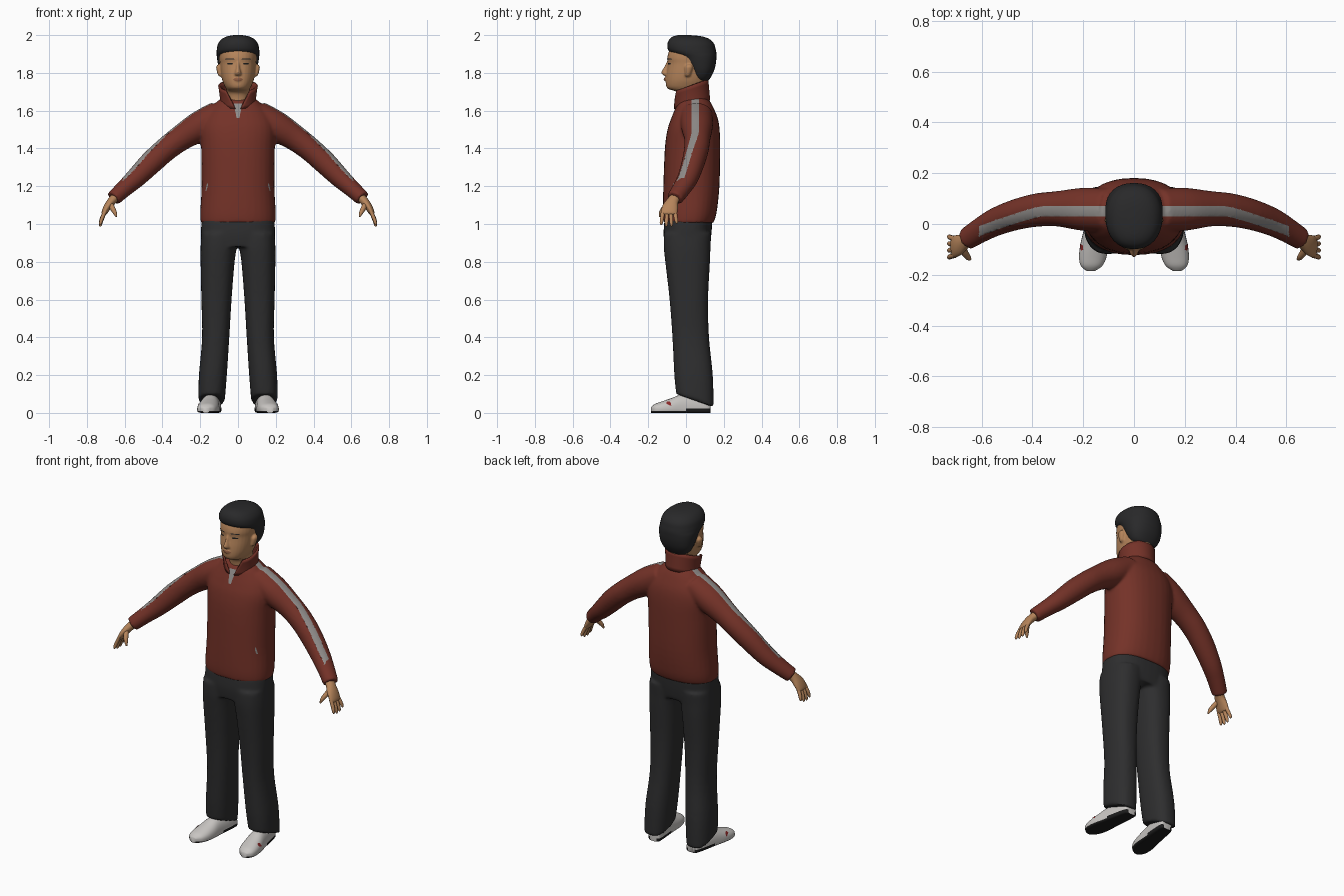
import bpy, bmesh, math
from mathutils import Vector
from mathutils.bvhtree import BVHTree

if "Cube" in bpy.data.objects:
    bpy.data.objects.remove(bpy.data.objects["Cube"])


def mat(name, r, g, b):
    m = bpy.data.materials.new(name)
    m.diffuse_color = (r, g, b, 1)
    m.use_nodes = True
    m.node_tree.nodes["Principled BSDF"].inputs["Base Color"].default_value = m.diffuse_color
    return m


SKIN = mat("skin", 0.47, 0.235, 0.105)
LIP = mat("lip", 0.30, 0.12, 0.06)
HAIR = mat("hair black", 0.022, 0.022, 0.023)
RED = mat("jacket red", 0.175, 0.032, 0.021)
GREY = mat("stripe grey", 0.28, 0.265, 0.255)
PANTS = mat("charcoal", 0.027, 0.027, 0.028)
WHITE = mat("shoe white", 0.58, 0.56, 0.54)
SOLE = mat("sole black", 0.012, 0.012, 0.012)
ACCENT = mat("shoe accent red", 0.25, 0.02, 0.02)


def refine(rows, k=4):
    """Catmull-Rom interpolation of rows of numbers."""
    out = []
    for i in range(len(rows) - 1):
        a, b, c, d = (rows[max(0, min(len(rows) - 1, i + o))] for o in (-1, 0, 1, 2))
        for s in range(k):
            t = s / k
            out.append([0.5 * (2 * q + (r - p) * t + (2 * p - 5 * q + 4 * r - w) * t * t
                               + (3 * q - p - 3 * r + w) * t ** 3)
                        for p, q, r, w in zip(a, b, c, d)])
    return out + [list(rows[-1])]


def sup(a, p):
    c, s = math.cos(a), math.sin(a)
    return (math.copysign(abs(c) ** (2 / p), c), math.copysign(abs(s) ** (2 / p), s))


def add_rings(bm, rings):
    vs = [[bm.verts.new(p) for p in r] for r in rings]
    n = len(vs[0])
    for a, b in zip(vs, vs[1:]):
        for i in range(n):
            bm.faces.new((a[i], a[(i + 1) % n], b[(i + 1) % n], b[i]))
    bm.faces.new(vs[0])
    bm.faces.new(vs[-1])


def stack(bm, rows, p=2.3, n=32, k=4, sx=1):
    """Stacked level sections: z, half width, front y, back y, centre x, tilt."""
    rings = []
    for z, rx, yf, yb, cx, tilt in refine([tuple(r) + (0,) * (6 - len(r)) for r in rows], k):
        ring = []
        for i in range(n):
            c, s = sup(2 * math.pi * i / n, p)
            ring.append((sx * (cx + rx * c), (yf + yb) / 2 + (yb - yf) / 2 * s, z - tilt * s))
        rings.append(ring)
    add_rings(bm, rings)


def tube(bm, rows, n=24, k=4, sx=1):
    """Limb along a path: x, y, z, radius in the bend plane, radius across."""
    rows = refine(rows, k)
    pts = [Vector(r[:3]) for r in rows]
    rings = []
    for i, r in enumerate(rows):
        t = (pts[min(i + 1, len(pts) - 1)] - pts[max(i - 1, 0)]).normalized()
        side = Vector((0, 1, 0))
        side = (side - t * side.dot(t)).normalized()
        nor = side.cross(t)
        ring = []
        for j in range(n):
            a = 2 * math.pi * j / n
            v = pts[i] + nor * r[3] * math.cos(a) + side * r[4] * math.sin(a)
            ring.append((sx * v.x, v.y, v.z))
        rings.append(ring)
    add_rings(bm, rings)


def finish(name, bm, *mats, recalc=True, angle=50):
    if recalc:
        bmesh.ops.recalc_face_normals(bm, faces=bm.faces[:])
    me = bpy.data.meshes.new(name)
    bm.to_mesh(me)
    bm.free()
    for m in mats:
        me.materials.append(m)
    ob = bpy.data.objects.new(name, me)
    bpy.context.collection.objects.link(ob)
    bpy.ops.object.select_all(action='DESELECT')
    ob.select_set(True)
    bpy.context.view_layer.objects.active = ob
    bpy.ops.object.shade_smooth_by_angle(angle=math.radians(angle))
    return ob


def fuse(bm, voxel, iterations):
    """Blend overlapping volumes into one skin and return it as a bmesh."""
    ob = finish("blend", bm)
    r = ob.modifiers.new("Remesh", 'REMESH')
    r.mode, r.voxel_size = 'VOXEL', voxel
    s = ob.modifiers.new("Smooth", 'SMOOTH')
    s.factor, s.iterations = 0.5, iterations
    out = bmesh.new()
    out.from_object(ob, bpy.context.evaluated_depsgraph_get())
    bpy.data.objects.remove(ob)
    out.normal_update()
    return out


def decal(name, target, rows, m, axis='y', side=-1, cols=6):
    """Thin patch laid on a surface; rows of height, start, end."""
    tb = bmesh.new()
    tb.from_mesh(target.data)
    tree = BVHTree.FromBMesh(tb)
    tb.free()
    bm = bmesh.new()
    grid = []
    for z, u0, u1 in rows:
        line = []
        for i in range(cols + 1):
            u = u0 + (u1 - u0) * i / cols
            o = Vector((u, side, z)) if axis == 'y' else Vector((side, u, z))
            d = Vector((0, -side, 0)) if axis == 'y' else Vector((-side, 0, 0))
            hit, nor = tree.ray_cast(o, d)[:2]
            line.append(bm.verts.new(hit + nor * 0.003 if hit else o + d * abs(side)))
        grid.append(line)
    for a, b in zip(grid, grid[1:]):
        for i in range(cols):
            f = bm.faces.new((a[i], a[i + 1], b[i + 1], b[i]))
            f.normal_update()
            if (f.normal.y if axis == 'y' else f.normal.x) * side < 0:
                f.normal_flip()
    finish(name, bm, m, recalc=False)


# Jacket: torso and sleeves blended, grey stripe along shoulders and sleeves
ARM = [(0.10, 0.055, 1.585, 0.07, 0.085), (0.20, 0.058, 1.52, 0.08, 0.085),
       (0.30, 0.06, 1.457, 0.069, 0.07), (0.38, 0.055, 1.397, 0.064, 0.066),
       (0.46, 0.038, 1.325, 0.062, 0.061), (0.54, 0.01, 1.245, 0.054, 0.056),
       (0.60, -0.022, 1.19, 0.046, 0.05), (0.66, -0.06, 1.135, 0.041, 0.044)]
bm = bmesh.new()
stack(bm, [(1.005, 0.197, -0.117, 0.145), (1.06, 0.2, -0.122, 0.162), (1.2, 0.193, -0.12, 0.177),
           (1.4, 0.195, -0.112, 0.181), (1.5, 0.2, -0.098, 0.178), (1.56, 0.185, -0.078, 0.168),
           (1.61, 0.15, -0.058, 0.148), (1.645, 0.115, -0.043, 0.13), (1.668, 0.085, -0.015, 0.112)])
for s in (1, -1):
    tube(bm, ARM, sx=s)
bm = fuse(bm, 0.008, 8)
HALF = 0.02


def stripe_y(x):
    return 0.05 if x < 0.36 else 0.05 - 0.075 * ((x - 0.36) / 0.24) ** 1.2


for v in bm.verts:
    d = v.co.y - stripe_y(abs(v.co.x))
    if v.normal.z > 0.2 and 0.09 < abs(v.co.x) < 0.62 and abs(abs(d) - HALF) < 0.004:
        v.co.y += math.copysign(HALF, d) - d
for f in bm.faces:
    c = f.calc_center_median()
    x = abs(c.x)
    f.material_index = int(0.09 < x < 0.61 and f.normal.z > 0.1 and abs(c.y - stripe_y(x)) < HALF)
jacket = finish("jacket", bm, RED, GREY)
decal("zip_opening", jacket, [(1.637, -0.02, 0.02), (1.615, -0.02, 0.02), (1.59, -0.013, 0.013),
                              (1.56, -0.008, 0.008)], GREY)
for s in (1, -1):
    decal("pocket_zip", jacket, [(1.215, s * 0.158, s * 0.162), (1.2, s * 0.158, s * 0.165),
                                 (1.175, s * 0.165, s * 0.17)], GREY, cols=2)

# Stand-up collar, open in a V at the front
bm = bmesh.new()
grid = []
for j in range(6):
    t = j / 5
    row = []
    for i in range(41):
        a = math.radians(180 - 8 - 32 * t) * (i / 20 - 1)
        f = (1 - math.cos(a)) / 2
        lo, hi = 1.655 - 0.045 * f, 1.765 - 0.065 * f
        row.append(bm.verts.new(((0.09 + 0.01 * t * t) * math.sin(a),
                                 0.032 - 0.01 * t + 0.091 * math.cos(a), lo + (hi - lo) * t)))
    grid.append(row)
for a, b in zip(grid, grid[1:]):
    for i in range(40):
        bm.faces.new((a[i], a[i + 1], b[i + 1], b[i]))
collar = finish("collar", bm, RED)
sol = collar.modifiers.new("Thickness", 'SOLIDIFY')
sol.thickness, sol.offset = 0.01, 0

# Trousers: hips and two legs blended
bm = bmesh.new()
stack(bm, [(0.88, 0.19, -0.112, 0.125), (0.95, 0.196, -0.119, 0.135), (1.03, 0.193, -0.113, 0.14)], 2.5)
for s in (1, -1):
    stack(bm, [(0.065, 0.07, -0.052, 0.147, 0.14, 0.035), (0.2, 0.074, -0.062, 0.142, 0.133),
               (0.4, 0.072, -0.072, 0.122, 0.118), (0.6, 0.08, -0.087, 0.117, 0.114),
               (0.8, 0.09, -0.11, 0.127, 0.108), (0.88, 0.096, -0.118, 0.13, 0.102),
               (0.95, 0.094, -0.118, 0.134, 0.1)], 2.4, sx=s)
finish("trousers", fuse(bm, 0.01, 5), PANTS)

# Shoes: sections along the foot, toes turned slightly out, dark sole faces
for s in (1, -1):
    bm = bmesh.new()
    rings = []
    for y, w, h in refine([(0.13, 0.022, 0.06), (0.12, 0.038, 0.075), (0.06, 0.045, 0.095),
                           (-0.02, 0.05, 0.098), (-0.08, 0.056, 0.077), (-0.13, 0.054, 0.06),
                           (-0.165, 0.042, 0.047), (-0.185, 0.016, 0.03)]):
        ring = []
        for i in range(28):
            c, q = sup(2 * math.pi * i / 28, 2.2 if i <= 14 else 5)
            base = 0.022
            ring.append((s * (0.144 - 0.14 * y + w * c), y,
                         base + (h - base) * q if q > 0 else base + base * q))
        rings.append(ring)
    add_rings(bm, rings)
    bmesh.ops.recalc_face_normals(bm, faces=bm.faces[:])
    for f in bm.faces:
        c = f.calc_center_median()
        f.material_index = int(c.z < (0.012 if c.y < 0.0 else 0.02))
    shoe = finish("shoe", bm, WHITE, SOLE)
    decal("shoe_mark", shoe, [(0.058, -0.1, -0.085), (0.048, -0.105, -0.08), (0.038, -0.085, -0.078)],
          ACCENT, 'x', s, 3)

# Hands: palm, four fingers and a thumb
for s in (1, -1):
    bm = bmesh.new()
    tube(bm, [(0.635, -0.045, 1.155, 0.024, 0.03), (0.665, -0.068, 1.125, 0.023, 0.03),
              (0.69, -0.083, 1.092, 0.02, 0.041), (0.708, -0.09, 1.06, 0.015, 0.043),
              (0.712, -0.091, 1.05, 0.008, 0.038)], sx=s)
    for i, length in enumerate((0.062, 0.07, 0.068, 0.054)):
        y, spread = -0.122 + 0.021 * i, (i - 1.5) * 0.006
        tube(bm, [(0.703, y, 1.068, 0.01, 0.011), (0.719, y + spread * 0.5, 1.06 - length * 0.45, 0.01, 0.0105),
                  (0.728, y + spread, 1.06 - length * 0.9, 0.008, 0.0085),
                  (0.729, y + spread, 1.056 - length, 0.003, 0.003)], n=10, k=3, sx=s)
    tube(bm, [(0.678, -0.085, 1.112, 0.014, 0.014), (0.665, -0.115, 1.085, 0.014, 0.014),
              (0.652, -0.132, 1.06, 0.011, 0.011), (0.644, -0.139, 1.038, 0.004, 0.004)], n=10, sx=s)
    finish("hand", bm, SKIN)

# Head with neck, blended with the nose and ears
bm = bmesh.new()
stack(bm, [(1.6, 0.062, -0.03, 0.1), (1.67, 0.062, -0.035, 0.1), (1.7, 0.062, -0.05, 0.1),
           (1.714, 0.062, -0.092, 0.105), (1.73, 0.071, -0.105, 0.11), (1.76, 0.083, -0.107, 0.12),
           (1.8, 0.091, -0.104, 0.132), (1.85, 0.096, -0.097, 0.14), (1.88, 0.099, -0.099, 0.142),
           (1.92, 0.097, -0.088, 0.14), (1.96, 0.08, -0.06, 0.115), (1.985, 0.04, -0.01, 0.08)], 2.15)
stack(bm, [(1.782, 0.008, -0.11, -0.06), (1.79, 0.02, -0.124, -0.06), (1.803, 0.018, -0.131, -0.06),
           (1.83, 0.011, -0.117, -0.06), (1.862, 0.01, -0.101, -0.06)], 2, 16)
stack(bm, [(1.754, 0.015, -0.109, -0.06), (1.766, 0.026, -0.117, -0.06), (1.778, 0.012, -0.109, -0.06)], 2, 16)
for s in (1, -1):
    stack(bm, [(1.78, 0.006, -0.002, 0.015, 0.09), (1.79, 0.012, -0.006, 0.024, 0.095),
               (1.83, 0.014, -0.006, 0.036, 0.102), (1.845, 0.006, 0.006, 0.028, 0.1)], 2, 12, sx=s)
head = finish("head", fuse(bm, 0.005, 3), SKIN)

# Face details: brows, eyes and lips laid on the head
for s in (1, -1):
    decal("eyebrow", head, [(1.877, s * 0.022, s * 0.062), (1.872, s * 0.018, s * 0.066)], HAIR)
    decal("eye", head, [(1.853, s * 0.03, s * 0.052), (1.849, s * 0.024, s * 0.058),
                        (1.845, s * 0.03, s * 0.052)], SOLE)
decal("lips", head, [(1.773, -0.012, 0.012), (1.766, -0.026, 0.026), (1.759, -0.014, 0.014)], LIP)

# Hair: cap over the crown and back, overhanging the forehead
bm = bmesh.new()
stack(bm, [(1.755, 0.055, 0.045, 0.115), (1.775, 0.08, 0.03, 0.13), (1.81, 0.098, 0.012, 0.148),
           (1.85, 0.107, -0.012, 0.158), (1.885, 0.112, -0.04, 0.161), (1.905, 0.113, -0.078, 0.161),
           (1.925, 0.112, -0.096, 0.157), (1.955, 0.105, -0.098, 0.148), (1.98, 0.085, -0.086, 0.122),
           (1.994, 0.055, -0.065, 0.08), (2.0, 0.02, -0.04, 0.02)], 2.25)
finish("hair", bm, HAIR, angle=60)
